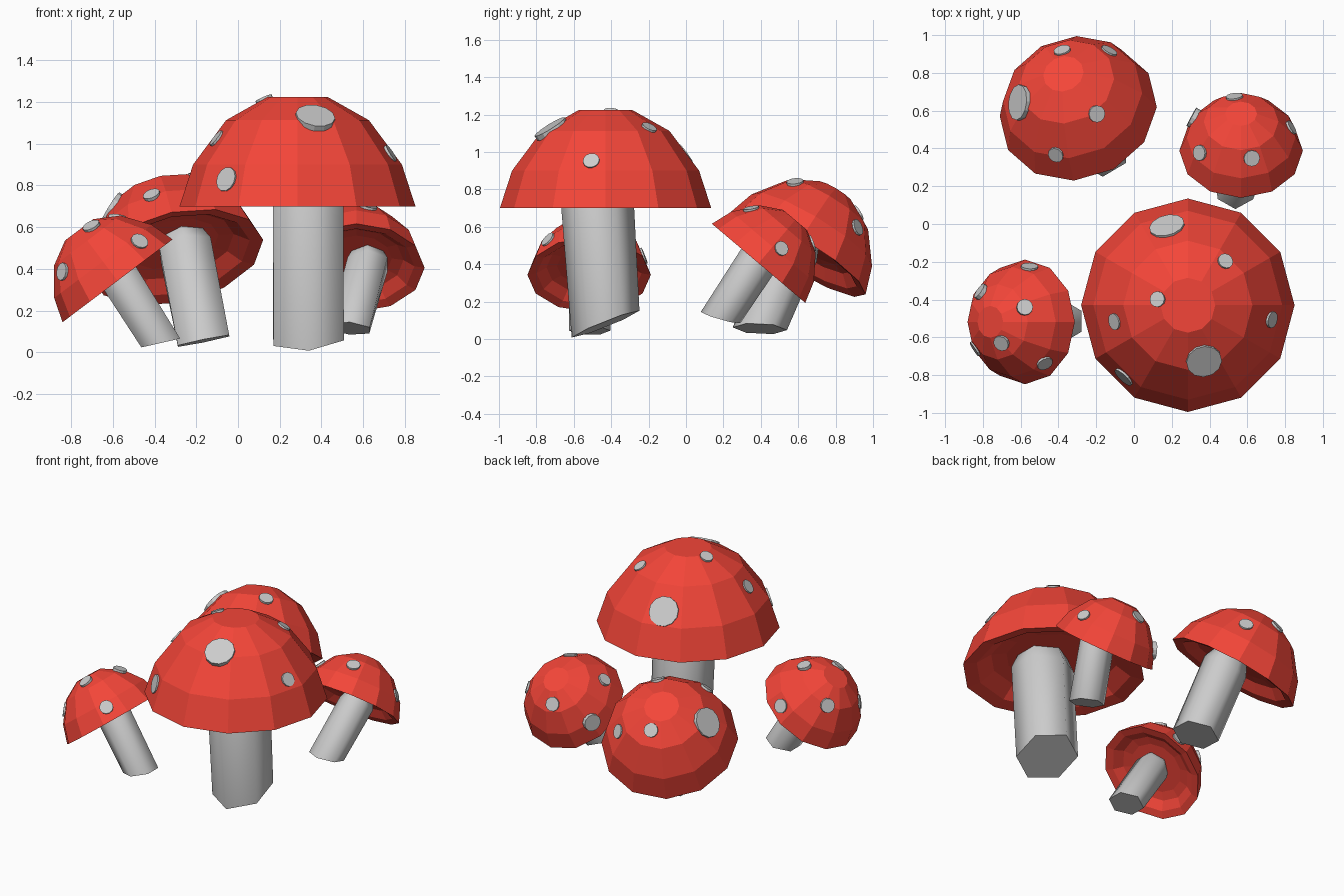
import bpy, bmesh, math
from mathutils import Vector
from mathutils.bvhtree import BVHTree

if "Cube" in bpy.data.objects:
    bpy.data.objects.remove(bpy.data.objects["Cube"])

red = bpy.data.materials.new("cap_red")
red.diffuse_color = (0.9, 0.06, 0.04, 1)
red.use_nodes = True
red.node_tree.nodes["Principled BSDF"].inputs["Base Color"].default_value = red.diffuse_color
UP = Vector((0, 0, 1))


def finish(bm, name, mat=None):
    bmesh.ops.recalc_face_normals(bm, faces=bm.faces[:])
    me = bpy.data.meshes.new(name)
    bm.to_mesh(me)
    bm.free()
    ob = bpy.data.objects.new(name, me)
    bpy.context.collection.objects.link(ob)
    if mat:
        me.materials.append(mat)
    return ob


def loft(name, rings, sides, phase=0, mat=None, smooth=False):
    """Skin rings of (centre, normal, radius) and close both ends."""
    bm = bmesh.new()
    loops = []
    for c, n, r in rings:
        q = UP.rotation_difference(Vector(n).normalized())
        loops.append([bm.verts.new(Vector(c) + q @ Vector((
            r * math.cos(phase + math.tau * i / sides),
            r * math.sin(phase + math.tau * i / sides), 0))) for i in range(sides)])
    for a, b in zip(loops, loops[1:]):
        for i in range(sides):
            j = (i + 1) % sides
            bm.faces.new((a[i], a[j], b[j], b[i])).smooth = smooth
    bm.faces.new(loops[0][::-1])
    bm.faces.new(loops[-1])
    return finish(bm, name, mat)


# cap section as fractions of its radius: inner ceiling, rim, outer dome
PROFILE = [(0.52, 0.18), (0.69, 0.15), (0.85, 0.03), (1, 0),
           (0.885, 0.354), (0.605, 0.73), (0.257, 0.926)]


def mushroom(name, centre, axis, radius, foot, foot_axis, top, stem_r, spots):
    c, n = Vector(centre), Vector(axis).normalized()
    # cap
    cap = loft(name + "_cap", [(c + n * h * radius, n, r * radius) for r, h in PROFILE],
               12, 0, red)
    # stem, with a narrowed top reaching the cap's ceiling
    foot, top = Vector(foot), Vector(top)
    loft(name + "_stem", [(foot, foot_axis, stem_r), (top, n, stem_r),
                          (top + n * stem_r * 0.5, n, stem_r * 0.78)], 6, math.pi / 6,
         smooth=True)
    # spots seated on the dome
    tree = BVHTree.FromPolygons([v.co for v in cap.data.vertices],
                                [p.vertices[:] for p in cap.data.polygons])
    for i, (x, y, r) in enumerate(spots):
        dx, dy = x - c.x, y - c.y
        z = math.sqrt(max(0, (radius * 0.97) ** 2 - dx * dx - dy * dy))
        out = Vector((dx, dy, z)).normalized()
        p, face_n, _, _ = tree.find_nearest(c + Vector((dx, dy, z)))
        if face_n.dot(out) < 0:
            face_n = -face_n
        m = (face_n + out).normalized()
        loft(f"{name}_spot_{i + 1}", [(p - m * 0.02, m, r), (p + m * 0.01, m, r)], 12)


mushroom("large", (0.285, -0.43, 0.70), (0, 0, 1), 0.565,
         (0.337, -0.43, 0.08), (-0.08, -0.37, 0.93), (0.337, -0.473, 0.715), 0.195,
         [(0.167, 0.016, 0.095), (0.49, -0.19, 0.042), (0.12, -0.397, 0.042),
          (-0.13, -0.524, 0.045), (-0.07, -0.825, 0.06), (0.373, -0.735, 0.095),
          (0.754, -0.513, 0.045)])

mushroom("medium", (-0.295, 0.595, 0.455), (-0.2, 0.51, 0.84), 0.425,
         (-0.165, 0.395, 0.055), (-0.2, 0.05, 0.98), (-0.25, 0.575, 0.49), 0.145,
         [(-0.384, 0.93, 0.045), (-0.12, 0.937, 0.045), (-0.19, 0.58, 0.045),
          (-0.63, 0.645, 0.095), (-0.42, 0.36, 0.042)])

mushroom("left_small", (-0.577, -0.518, 0.343), (-0.602, 0, 0.8), 0.33,
         (-0.37, -0.515, 0.045), (-0.22, 0, 0.97), (-0.575, -0.515, 0.37), 0.11,
         [(-0.553, -0.217, 0.045), (-0.82, -0.354, 0.045), (-0.58, -0.44, 0.043),
          (-0.706, -0.635, 0.043), (-0.855, -0.67, 0.043), (-0.468, -0.746, 0.043)])

mushroom("right_small", (0.567, 0.388, 0.405), (0, 0.646, 0.763), 0.327,
         (0.535, 0.185, 0.115), (0.1, 0.27, 0.95), (0.62, 0.385, 0.42), 0.11,
         [(0.304, 0.566, 0.055), (0.53, 0.683, 0.045), (0.844, 0.518, 0.04),
          (0.627, 0.344, 0.043), (0.34, 0.376, 0.042)])
